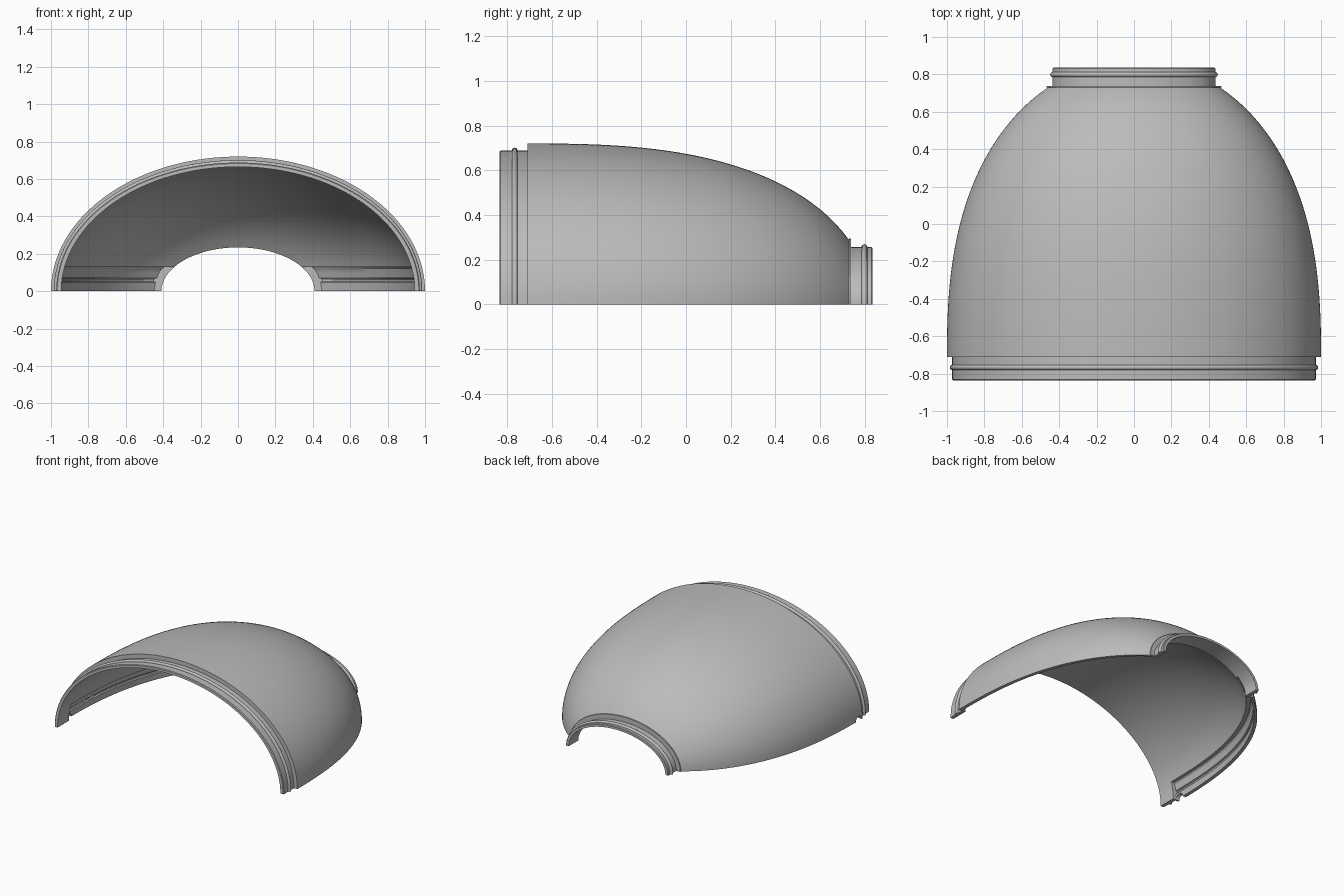
import bpy, bmesh
from math import sin, cos, pi, sqrt

if "Cube" in bpy.data.objects:
    bpy.data.objects.remove(bpy.data.objects["Cube"])

grey = bpy.data.materials.new("plain_grey")
grey.use_nodes = True
colour = (0.5, 0.5, 0.5, 1)
grey.diffuse_color = colour
grey.node_tree.nodes["Principled BSDF"].inputs["Base Color"].default_value = colour

FRONT, BACK = -0.71, 0.73     # where the dome meets its two collars
END = 0.836                   # outer end of each collar


def dome(y, width, height, len_x, len_z):
    """Half width and height of a full, rounded dome at y."""
    t = y - FRONT
    return width * sqrt(1 - (t / len_x) ** 2.5), height * sqrt(1 - (t / len_z) ** 2.7)


def outer(y):
    return dome(y, 1.0, 0.72, 1.584, 1.536)


def inner(y):
    return dome(y, 0.945, 0.665, 1.532, 1.481)


def spread(a, b, n):
    return [a + (b - a) * i / n for i in range(n + 1)]


def bead(y, w, h, r=0.013, n=10):
    """Round snap bead standing out of a collar."""
    return [(y - r * cos(pi * i / n), w + r * sin(pi * i / n), h + r * sin(pi * i / n))
            for i in range(n + 1)]


def finish(name, bm):
    bmesh.ops.recalc_face_normals(bm, faces=bm.faces)
    mesh = bpy.data.meshes.new(name)
    bm.to_mesh(mesh)
    bm.free()
    mesh.materials.append(grey)
    obj = bpy.data.objects.new(name, mesh)
    bpy.context.collection.objects.link(obj)
    return obj


def loft(name, loops):
    """Solid through matching closed loops, capped at both ends."""
    bm = bmesh.new()
    rows = [[bm.verts.new(p) for p in loop] for loop in loops]
    n = len(rows[0])
    for a, b in zip(rows, rows[1:]):
        for i in range(n):
            j = (i + 1) % n
            bm.faces.new((a[i], a[j], b[j], b[i]))
    bm.faces.new(rows[0])
    bm.faces.new(rows[-1])
    return finish(name, bm)


# Wall section: front collar, dome, rear lip, rear collar, then back along the inside
section = [(-END, 0.945, 0.665), (-END, 0.967, 0.683), (-END + 0.005, 0.972, 0.688)]
section += bead(-0.767, 0.972, 0.688)
section += [(FRONT, 0.972, 0.688)]
section += [(y, *outer(y)) for y in spread(FRONT, BACK, 48)]
section += [(BACK, 0.468, 0.294), (BACK + 0.008, 0.468, 0.294), (BACK + 0.008, 0.435, 0.256)]
section += bead(0.799, 0.435, 0.256)
section += [(END - 0.005, 0.435, 0.256), (END, 0.43, 0.251), (END, 0.41, 0.235)]
section += [(y, *inner(y)) for y in spread(0.70, FRONT, 48)]

# Half shell swept over the top from one side to the other
shell = loft("half_shell", [[(w * cos(a), y, h * sin(a)) for y, w, h in section]
                            for a in spread(0, pi, 96)])


# Cutter for the stepped recess with a snap groove along both lower inside edges
def recess_loop(z, depth):
    side = []
    for y in spread(FRONT + 0.01, BACK - 0.01, 44):
        w, h = outer(y)
        side.append((w * sqrt(1 - (max(z, 0) / h) ** 2) - depth, y, z))
    return side + [(-x, y, z) for x, y, z in reversed(side)]


levels = [(-0.05, 0.027), (0, 0.027), (0.048, 0.027), (0.052, 0.018), (0.06, 0.014),
          (0.068, 0.018), (0.072, 0.027), (0.1, 0.027), (0.12, 0.027), (0.13, 0.035)]
recess = loft("recess_cutter", [recess_loop(z, d) for z, d in levels])

# Cutter for the small half-round notch through the right wall near the front
notch = loft("notch_cutter", [[(x, -0.665 + 0.035 * cos(2 * pi * i / 24),
                                0.035 * sin(2 * pi * i / 24)) for i in range(24)]
                              for x in (-1.1, -0.85)])

bpy.context.view_layer.objects.active = shell
shell.select_set(True)
for cutter in (recess, notch):
    cutter.hide_render = True
    cut = shell.modifiers.new(cutter.name, "BOOLEAN")
    cut.operation = "DIFFERENCE"
    cut.solver = "EXACT"
    cut.object = cutter
    bpy.ops.object.modifier_apply(modifier=cut.name)
    bpy.data.objects.remove(cutter)

# Smooth curved walls, crisp steps
bpy.ops.object.shade_smooth_by_angle(angle=0.5)
